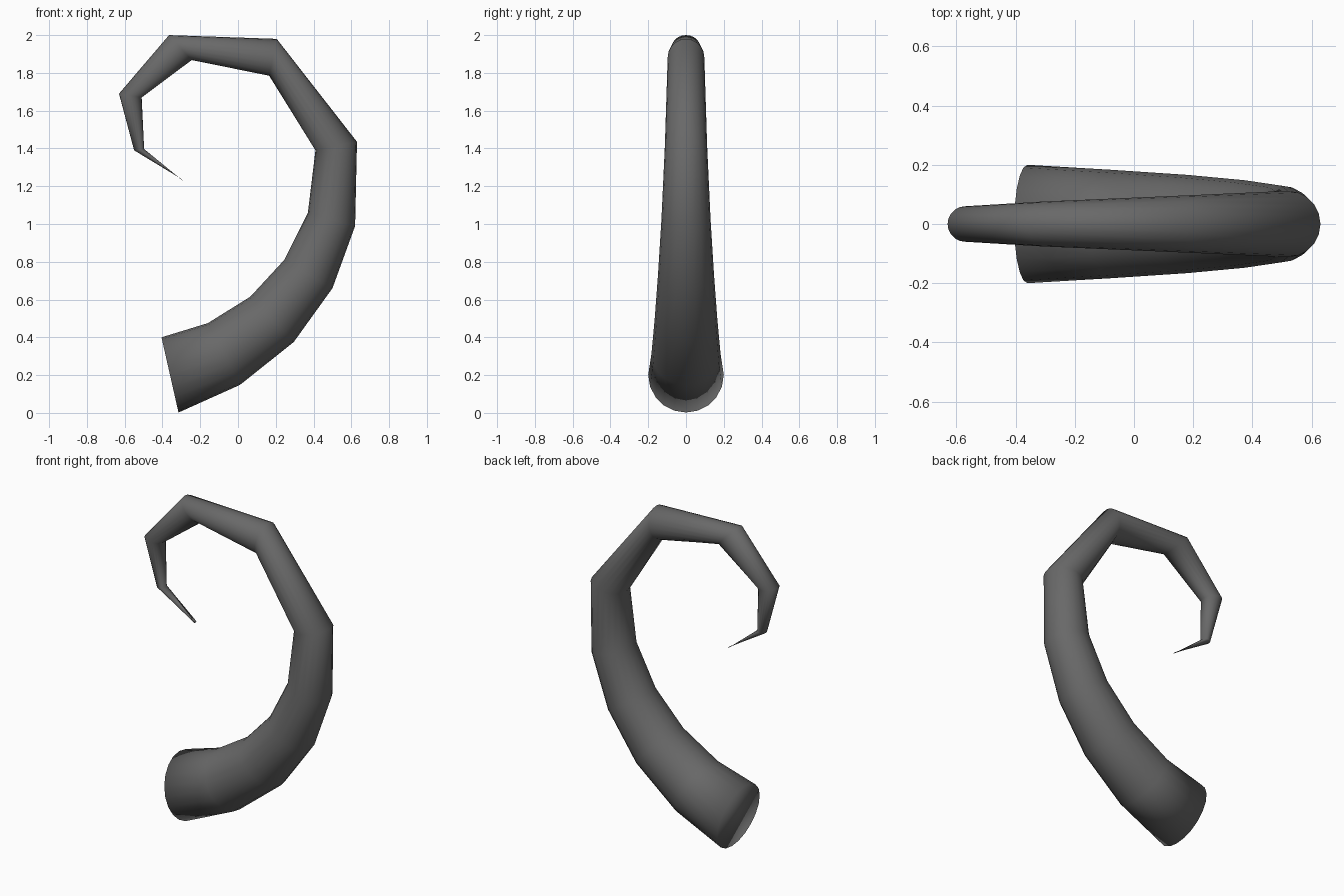
import bpy, bmesh
from math import cos, sin, pi
from mathutils import Vector

if "Cube" in bpy.data.objects:
    bpy.data.objects.remove(bpy.data.objects["Cube"])

SIDES = 20

# Outer edge (XZ), inner edge (XZ) and half width (Y) of each section, base to tip
sections = [
    ((-0.315, 0.002), (-0.405, 0.40), 0.20),
    ((0.01, 0.148), (-0.16, 0.475), 0.183),
    ((0.295, 0.375), (0.065, 0.615), 0.166),
    ((0.50, 0.66), (0.245, 0.81), 0.148),
    ((0.62, 0.99), (0.37, 1.06), 0.13),
    ((0.63, 1.435), (0.41, 1.39), 0.112),
    ((0.205, 1.98), (0.165, 1.785), 0.097),
    ((-0.365, 2.0), (-0.245, 1.868), 0.076),
    ((-0.63, 1.69), (-0.51, 1.67), 0.06),
    ((-0.55, 1.39), (-0.497, 1.397), 0.03),
    ((-0.30, 1.239), (-0.292, 1.229), 0.012),
]


def add_ring(bm, outer, inner, half_width):
    o, i = Vector((outer[0], 0, outer[1])), Vector((inner[0], 0, inner[1]))
    centre, arm = (o + i) / 2, (o - i) / 2
    side = Vector((0, half_width, 0))
    return [bm.verts.new(centre + arm * cos(a) + side * sin(a))
            for a in (2 * pi * k / SIDES for k in range(SIDES))]


# Curled, tapering horn: bridged rings with closed ends
bm = bmesh.new()
rings = [add_ring(bm, *s) for s in sections]
for a, b in zip(rings, rings[1:]):
    for k in range(SIDES):
        n = (k + 1) % SIDES
        bm.faces.new((a[k], a[n], b[n], b[k]))
bm.faces.new(rings[0])
bm.faces.new(rings[-1])
bmesh.ops.recalc_face_normals(bm, faces=bm.faces[:])
for f in bm.faces:
    f.smooth = True

mesh = bpy.data.meshes.new("curled_horn")
bm.to_mesh(mesh)
bm.free()
horn = bpy.data.objects.new("curled_horn", mesh)
bpy.context.collection.objects.link(horn)

# Dark grey horn material
dark = bpy.data.materials.new("dark_grey")
dark.diffuse_color = (0.14, 0.14, 0.14, 1)
dark.use_nodes = True
dark.node_tree.nodes["Principled BSDF"].inputs["Base Color"].default_value = dark.diffuse_color
mesh.materials.append(dark)
